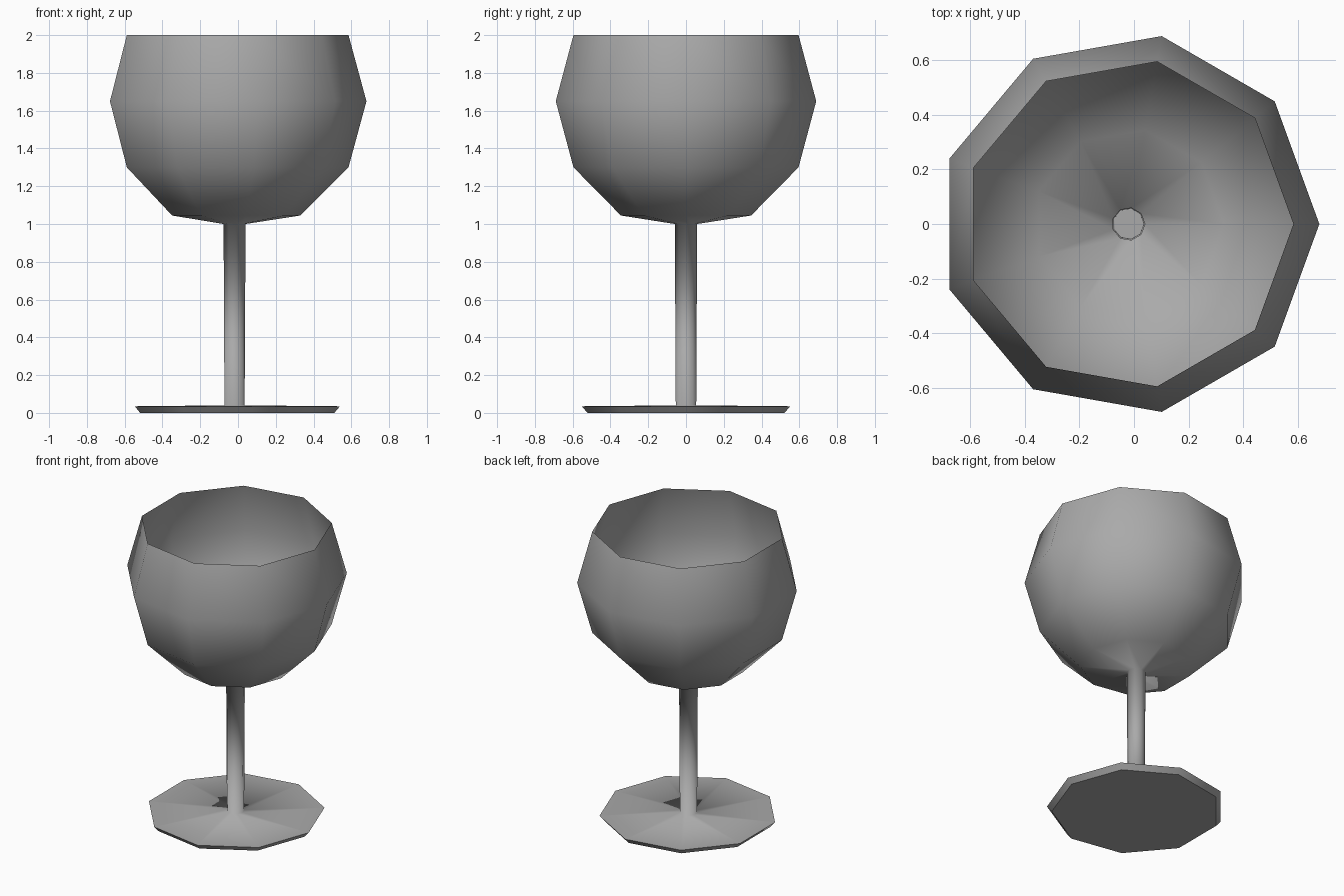
import bpy
import bmesh
from math import cos, sin, tau

cube = bpy.data.objects.get("Cube")
if cube:
    bpy.data.objects.remove(cube)

SIDES = 9
CENTRE_X = -0.02

# One plain grey for the whole vessel
grey = bpy.data.materials.new("plain_grey")
grey.use_nodes = True
colour = (0.4, 0.4, 0.4, 1)
grey.diffuse_color = colour
grey.node_tree.nodes["Principled BSDF"].inputs["Base Color"].default_value = colour

# Profile from the open rim down to the underside: radius, height, sharp ring
profile = [
    (0.605, 2.0, False),    # rim
    (0.70, 1.65, False),    # widest part of the bowl
    (0.605, 1.30, False),
    (0.35, 1.045, False),
    (0.06, 1.0, False),     # top of the stem
    (0.055, 0.04, False),   # bottom of the stem
    (0.56, 0.035, True),    # edge of the foot
    (0.53, 0.0, True),      # underside of the foot
]


def lathe(name, points, sides):
    bm = bmesh.new()
    rings = []
    for radius, z, _ in points:
        rings.append([bm.verts.new((radius * cos(tau * i / sides),
                                    radius * sin(tau * i / sides), z))
                      for i in range(sides)])
    for upper, lower in zip(rings, rings[1:]):
        for i in range(sides):
            j = (i + 1) % sides
            bm.faces.new((upper[i], lower[i], lower[j], upper[j]))
    bm.faces.new(rings[-1][::-1])
    for face in bm.faces:
        face.smooth = True
    # Crisp shading along the foot edges only
    for ring, (_, _, sharp) in zip(rings, points):
        if sharp:
            for i in range(sides):
                bm.edges.get((ring[i], ring[(i + 1) % sides])).smooth = False
    mesh = bpy.data.meshes.new(name)
    bm.to_mesh(mesh)
    bm.free()
    obj = bpy.data.objects.new(name, mesh)
    bpy.context.collection.objects.link(obj)
    return obj


goblet = lathe("goblet", profile, SIDES)
goblet.location.x = CENTRE_X
goblet.data.materials.append(grey)
